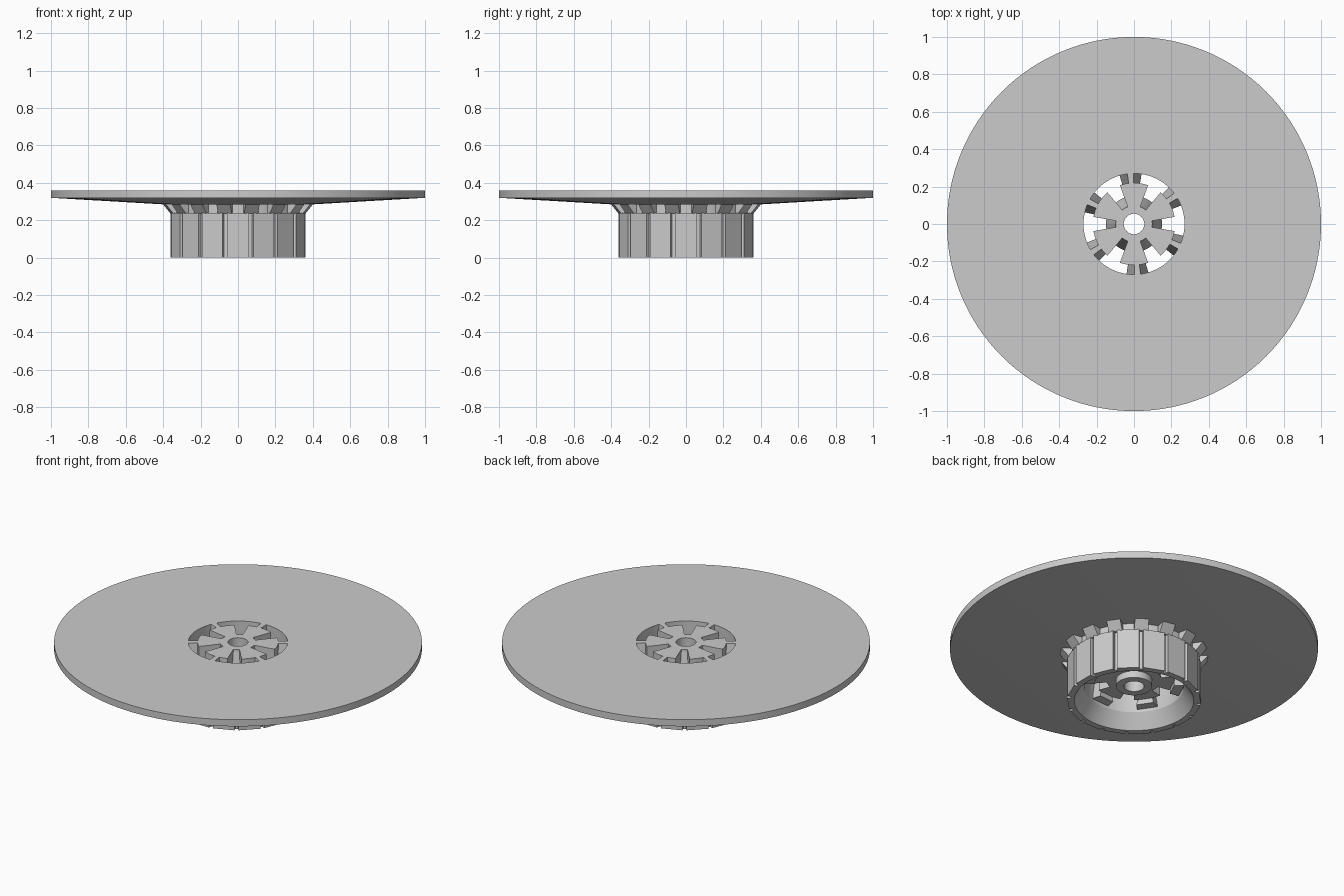
import bpy, bmesh, math
from mathutils import Matrix

cube = bpy.data.objects.get("Cube")
if cube:
    bpy.data.objects.remove(cube, do_unlink=True)

grey = bpy.data.materials.new("plain grey")
grey.use_nodes = True
colour = (0.6, 0.6, 0.6, 1)
grey.diffuse_color = colour
grey.node_tree.nodes["Principled BSDF"].inputs["Base Color"].default_value = colour


def finish(name, bm, smooth=False):
    bmesh.ops.recalc_face_normals(bm, faces=bm.faces)
    mesh = bpy.data.meshes.new(name)
    bm.to_mesh(mesh)
    bm.free()
    mesh.materials.append(grey)
    obj = bpy.data.objects.new(name, mesh)
    bpy.context.collection.objects.link(obj)
    if smooth:
        bpy.ops.object.select_all(action='DESELECT')
        obj.select_set(True)
        bpy.context.view_layer.objects.active = obj
        bpy.ops.object.shade_smooth_by_angle(angle=math.radians(20))


def loft(bm, rings, closed=False):
    """Join equal cross-sections into a solid; cap it unless closed."""
    rows = [[bm.verts.new(p) for p in ring] for ring in rings]
    n = len(rows[0])
    for i in range(len(rows) if closed else len(rows) - 1):
        a, b = rows[i], rows[(i + 1) % len(rows)]
        for j in range(n):
            k = (j + 1) % n
            bm.faces.new((a[j], a[k], b[k], b[j]))
    if not closed:
        bm.faces.new(rows[0][::-1])
        bm.faces.new(rows[-1])
    return [v for row in rows for v in row]


def polar(r, degrees, z):
    a = math.radians(degrees)
    return (r * math.cos(a), r * math.sin(a), z)


def turn(name, profile, steps=128):
    """Full solid of revolution from a closed (radius, height) profile."""
    bm = bmesh.new()
    loft(bm, [[polar(r, 360 * i / steps, z) for r, z in profile]
              for i in range(steps)], closed=True)
    finish(name, bm, smooth=True)


def sectors(name, profile, first, half, count=6, steps=12):
    """Repeat a part-turned solid round the axis."""
    bm = bmesh.new()
    for i in range(count):
        mid = first + 360 * i / count
        loft(bm, [[polar(r, mid + half * (2 * s / steps - 1), z) for r, z in profile]
                  for s in range(steps + 1)])
    finish(name, bm, smooth=True)


# Broad plate with the hub wall below it, flaring to a cone inside
turn("plate_and_hub_wall", [(.27, .36), (.27, .084), (.325, 0), (.345, 0), (.345, .285),
                            (.4, .285), (1, .32), (1, .36)])

# Central boss with its bore, and the six lobes and slot ramps around it
turn("central_boss", [(.055, .36), (.055, .09), (.098, .09), (.098, .36)], 64)
sectors("core_lobes", [(.098, .36), (.098, .13), (.22, .13), (.22, .36)], 30, 20)
sectors("slot_ramps", [(.098, .35), (.098, .13), (.15, .13)], 0, 10)

# Bridges with sloping sides that join the lobes to the hub wall
bm = bmesh.new()
for i in range(6):
    mid = 34 + 60 * i
    loft(bm, [[polar(r, mid + side, z) for side, z in
               ((-3.5, .36), (3.5, .36), (12.5, .1), (-12.5, .1))]
              for r in (.219, .272)])
finish("bridges", bm)

# Raised panels round the hub, with flared teeth above the joints
TEETH = 16
panel = [(.33, 0), (.36, 0), (.36, .24), (.33, .24)]
tooth = [(.33, .235), (.36, .235), (.405, .29), (.33, .29)]
for name, section, half, offset in (("hub_panels", panel, .06, 0),
                                    ("flared_teeth", tooth, .038, .5)):
    bm = bmesh.new()
    for i in range(TEETH):
        verts = loft(bm, [[(r, y, z) for r, z in section] for y in (-half, half)])
        spin = Matrix.Rotation(math.tau * (i + offset) / TEETH, 3, 'Z')
        bmesh.ops.rotate(bm, verts=verts, matrix=spin)
    finish(name, bm)
